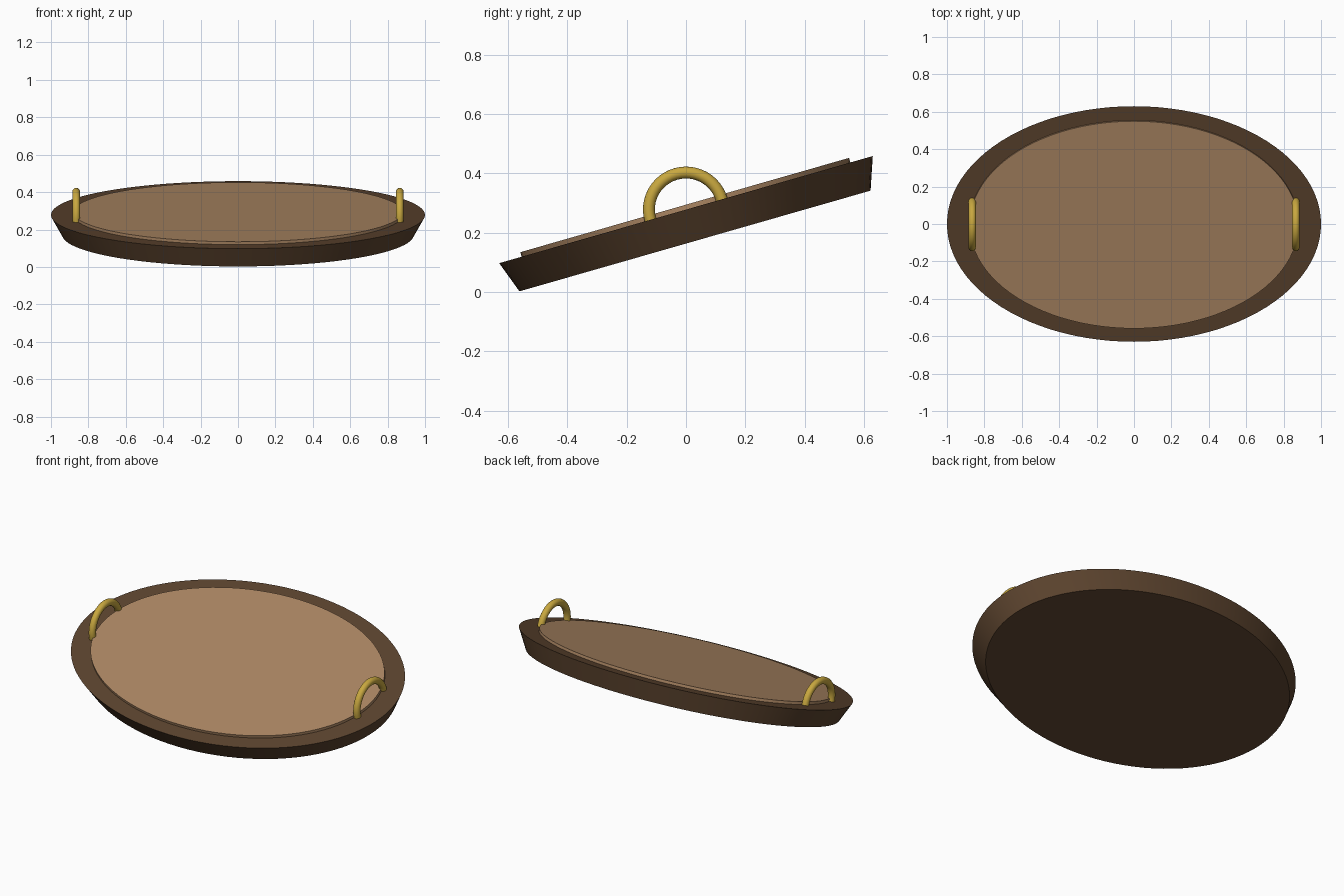
import bpy
import bmesh
from math import pi, cos, sin, radians
from mathutils import Matrix, Vector

cube = bpy.data.objects.get("Cube")
if cube:
    bpy.data.objects.remove(cube)

# Shared placement: everything leans back on the front edge
TILT = Matrix.Translation((0, 0, 0.278)) @ Matrix.Rotation(radians(16), 4, 'X')
RIM_X, RIM_Y = 1.0, 0.655


def material(name, color):
    mat = bpy.data.materials.new(name)
    mat.use_nodes = True
    mat.diffuse_color = (*color, 1)
    mat.node_tree.nodes["Principled BSDF"].inputs["Base Color"].default_value = (*color, 1)
    return mat


def finish(name, bm, mat):
    bmesh.ops.recalc_face_normals(bm, faces=bm.faces)
    mesh = bpy.data.meshes.new(name)
    bm.to_mesh(mesh)
    bm.free()
    mesh.materials.append(mat)
    obj = bpy.data.objects.new(name, mesh)
    bpy.context.collection.objects.link(obj)
    obj.matrix_world = TILT
    bpy.ops.object.select_all(action='DESELECT')
    obj.select_set(True)
    bpy.context.view_layer.objects.active = obj
    bpy.ops.object.shade_smooth_by_angle(angle=radians(35))
    return obj


def oval_slab(name, low, high, low_scale, high_scale, mat):
    """Closed oval disc, scaled separately at its lower and upper edge."""
    bm = bmesh.new()
    bmesh.ops.create_cone(bm, cap_ends=True, segments=96, radius1=low_scale,
                          radius2=high_scale, depth=high - low)
    bmesh.ops.scale(bm, vec=(RIM_X, RIM_Y, 1), verts=bm.verts)
    bmesh.ops.translate(bm, vec=(0, 0, (low + high) / 2), verts=bm.verts)
    return finish(name, bm, mat)


def arch_handle(name, x, mat, radius=0.125, tube=0.02, steps=24, sides=16):
    """Half ring standing on the rim."""
    bm = bmesh.new()
    rings = []
    for i in range(steps + 1):
        a = pi * i / steps
        out = Vector((0, cos(a), sin(a)))
        ring = []
        for j in range(sides):
            b = 2 * pi * j / sides
            co = out * (radius + tube * cos(b)) + Vector((x + tube * sin(b), 0, 0))
            ring.append(bm.verts.new(co))
        rings.append(ring)
    for r, s in zip(rings, rings[1:]):
        for j in range(sides):
            k = (j + 1) % sides
            bm.faces.new((r[j], r[k], s[k], s[j]))
    bm.faces.new(rings[0])
    bm.faces.new(rings[-1])
    return finish(name, bm, mat)


dark_wood = material("dark wood", (0.105, 0.056, 0.027))
light_wood = material("light wood", (0.41, 0.24, 0.125))
brass = material("brass", (0.58, 0.39, 0.05))

# Flared tray body and raised inner panel
oval_slab("tray_body", -0.11, 0.0, 0.94, 1.0, dark_wood)
oval_slab("tray_panel", -0.02, 0.016, 0.88, 0.88, light_wood)

# Handles at both ends
for side, x in (("left", 0.865), ("right", -0.865)):
    arch_handle(side + "_handle", x, brass)
